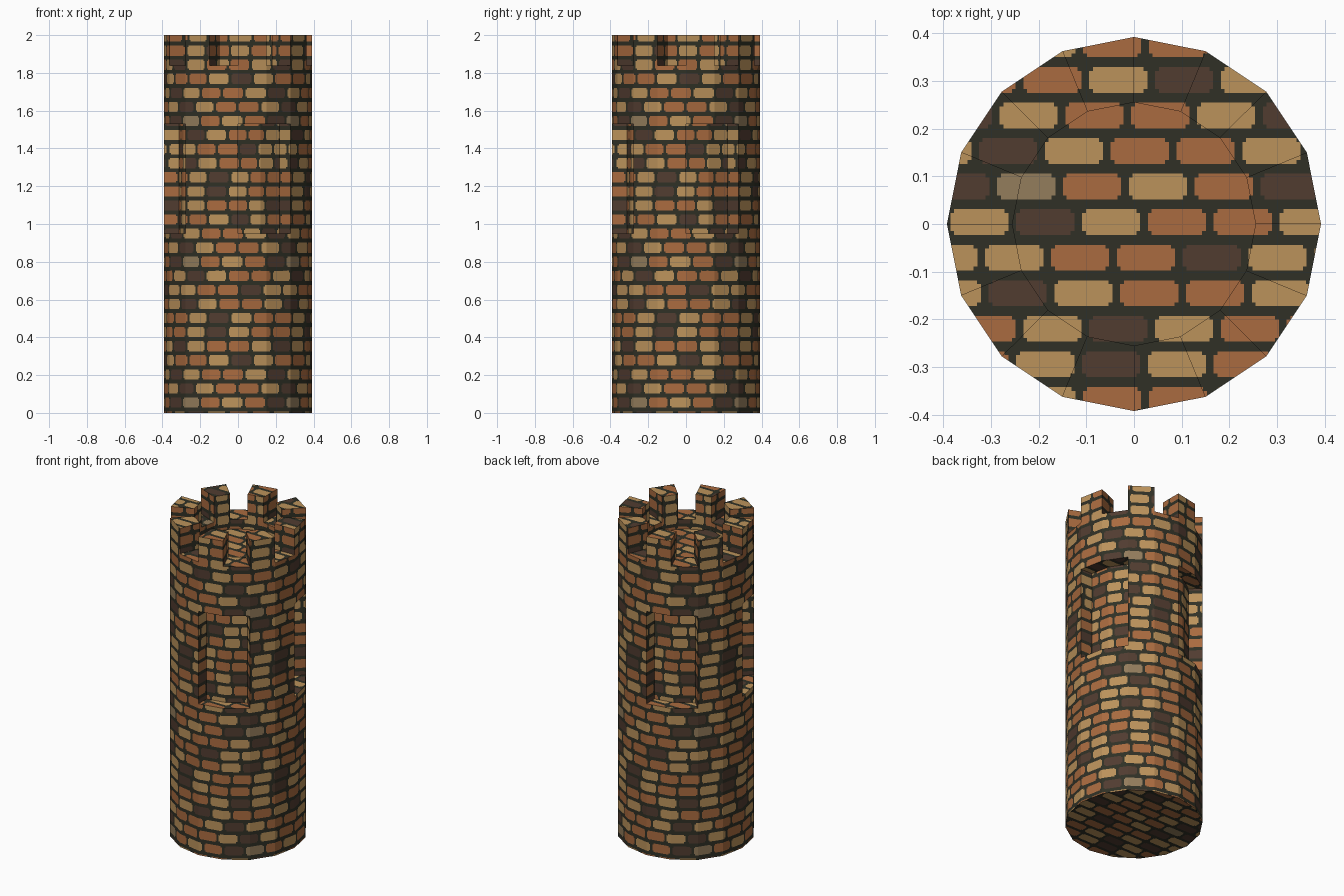
import bpy, bmesh, math
from math import sin, cos, floor, radians

if "Cube" in bpy.data.objects:
    bpy.data.objects.remove(bpy.data.objects["Cube"])

R, R_IN, R_NICHE = 0.392, 0.255, 0.312      # outer wall, parapet inside, niche back
NICHE_Z0, NICHE_Z1 = 0.95, 1.53
FLOOR_Z, GAP_Z, TOP_Z = 1.78, 1.84, 2.0
ROW, BRICK_H = 0.0745, 0.054                # course pitch, brick height
PITCH, JOINT, ROUND = 0.138, 0.016, 0.008   # brick pitch, joint width, corner cut

# One flat colour per material (linear)
COLOURS = [("mortar", (0.029, 0.030, 0.019)), ("orange_brick", (0.400, 0.146, 0.050)),
           ("tan_brick", (0.500, 0.290, 0.105)), ("brown_brick", (0.083, 0.045, 0.030)),
           ("pale_brick", (0.296, 0.205, 0.107))]
MATS = []
for name, rgb in COLOURS:
    m = bpy.data.materials.new(name)
    m.diffuse_color = (*rgb, 1)
    m.use_nodes = True
    m.node_tree.nodes["Principled BSDF"].inputs["Base Color"].default_value = m.diffuse_color
    MATS.append(m)
INDEX = {"O": 1, "T": 2, "B": 3, "P": 4}

# Ten brick courses: first joint and a repeating run of five brick colours
COURSES = [(-.255, "BTOOT"), (-.295, "POTOB"), (-.195, "TOOTB"), (-.290, "TOOTB"),
           (-.240, "OTBTO"), (-.115, "OOTBT"), (-.255, "TBTOO"), (-.240, "TBTOO"),
           (-.175, "TOOTB"), (-.320, "TOOBT")]


def clip(poly, axis, limit, keep_above):
    """Cut a convex polygon of (u, v, x, y, z) points along u or v."""
    sign = 1 if keep_above else -1
    out = []
    for i, p in enumerate(poly):
        q = poly[(i + 1) % len(poly)]
        dp, dq = sign * (p[axis] - limit), sign * (q[axis] - limit)
        if dp >= 0:
            out.append(p)
        if (dp > 0 and dq < 0) or (dp < 0 and dq > 0):
            t = dp / (dp - dq)
            out.append(tuple(a + (b - a) * t for a, b in zip(p, q)))
    return out


def band(poly, axis, lo, hi):
    poly = clip(poly, axis, lo, True)
    return clip(poly, axis, hi, False) if len(poly) > 2 else []


def area(poly):
    return abs(sum(p[0] * q[1] - q[0] * p[1] for p, q in zip(poly, poly[1:] + poly[:1]))) / 2


def lay_bricks(poly):
    """Split a panel into brick and mortar faces; yields (polygon, material)."""
    v_min, v_max = min(p[1] for p in poly), max(p[1] for p in poly)
    base = -0.023
    for j in range(floor((v_min - base) / ROW), floor((v_max - base) / ROW) + 1):
        v = base + j * ROW
        start, colours = COURSES[j % 10]
        yield band(poly, 1, v + BRICK_H, v + ROW), 0
        # three strips per course give the bricks cut corners
        for lo, hi, inset in ((0, ROUND, ROUND), (ROUND, BRICK_H - ROUND, 0),
                              (BRICK_H - ROUND, BRICK_H, ROUND)):
            strip = band(poly, 1, v + lo, v + hi)
            if len(strip) < 3:
                continue
            u_min, u_max = min(p[0] for p in strip), max(p[0] for p in strip)
            for i in range(floor((u_min - start) / PITCH), floor((u_max - start) / PITCH) + 1):
                u = start + i * PITCH
                a, b = u + JOINT / 2 + inset, u + PITCH - JOINT / 2 - inset
                yield band(strip, 0, u, a), 0
                yield band(strip, 0, a, b), INDEX[colours[i % 5]]
                yield band(strip, 0, b, u + PITCH), 0


def make_part(name, panels):
    verts, faces, mats = [], [], []
    for panel in panels:
        for poly, mat in lay_bricks(panel):
            if len(poly) > 2 and area(poly) > 1e-7:
                faces.append(range(len(verts), len(verts) + len(poly)))
                verts += [p[2:] for p in poly]
                mats.append(mat)
    mesh = bpy.data.meshes.new(name)
    mesh.from_pydata(verts, [], [list(f) for f in faces])
    for m in MATS:
        mesh.materials.append(m)
    for face, mat in zip(mesh.polygons, mats):
        face.material_index = mat
    bm = bmesh.new()
    bm.from_mesh(mesh)
    bmesh.ops.remove_doubles(bm, verts=bm.verts, dist=1e-5)
    bm.to_mesh(mesh)
    bm.free()
    bpy.context.collection.objects.link(bpy.data.objects.new(name, mesh))


# Panel helpers; angles run from the front (-y) towards the right (+x)
def point(deg, r, z):
    return (r * sin(radians(deg)), -r * cos(radians(deg)), z)


def wall(k, r, z0, z1, inward=False):
    a, b = k * 22.5, (k + 1) * 22.5
    p = [(d / 90 * 5 * PITCH - 0.605, z + 0.0235) + point(d, r, z)
         for d, z in ((a, z0), (b, z0), (b, z1), (a, z1))]
    return p[::-1] if inward else p


def ledge(k, r0, r1, z, down=False):
    a, b = k * 22.5, (k + 1) * 22.5
    p = [point(d, r, z) for d, r in ((a, r0), (a, r1), (b, r1), (b, r0))]
    p = [q[:2] + q for q in p]
    return p[::-1] if down else p


def side(k, r0, r1, z0, z1, flip=False):
    p = [(r, z + 0.0235) + point(k * 22.5, r, z)
         for r, z in ((r0, z0), (r1, z0), (r1, z1), (r0, z1))]
    return p[::-1] if flip else p


def disc(r, z, down=False):
    p = [point(k * 22.5, r, z) for k in range(16)]
    p = [q[:2] + q for q in p]
    return p[::-1] if down else p


# Shaft with four tall niches, each two facets wide
shaft, niches = [disc(R, 0, True)], []
for k in range(16):
    if k % 4 < 2:
        shaft += [wall(k, R, 0, NICHE_Z0), wall(k, R, NICHE_Z1, GAP_Z)]
        niches += [wall(k, R_NICHE, NICHE_Z0, NICHE_Z1),
                   ledge(k, R_NICHE, R, NICHE_Z0), ledge(k, R_NICHE, R, NICHE_Z1, True)]
        if k % 4 == 0:
            niches += [side(k, R_NICHE, R, NICHE_Z0, NICHE_Z1, True),
                       side(k + 2, R_NICHE, R, NICHE_Z0, NICHE_Z1)]
    else:
        shaft.append(wall(k, R, 0, GAP_Z))
make_part("tower_shaft", shaft)
make_part("wall_niches", niches)

# Sunken roof floor with the low parapet between the merlons
roof = [disc(R_IN, FLOOR_Z)]
for k in range(16):
    roof.append(wall(k, R_IN, FLOOR_Z, GAP_Z, True))
    if k % 2:
        roof.append(ledge(k, R_IN, R, GAP_Z))
make_part("roof_floor", roof)

# Eight merlons on every other facet
merlons = []
for k in range(0, 16, 2):
    merlons += [wall(k, R, GAP_Z, TOP_Z), wall(k, R_IN, GAP_Z, TOP_Z, True),
                ledge(k, R_IN, R, TOP_Z), side(k, R_IN, R, GAP_Z, TOP_Z),
                side(k + 1, R_IN, R, GAP_Z, TOP_Z, True)]
make_part("merlons", merlons)
